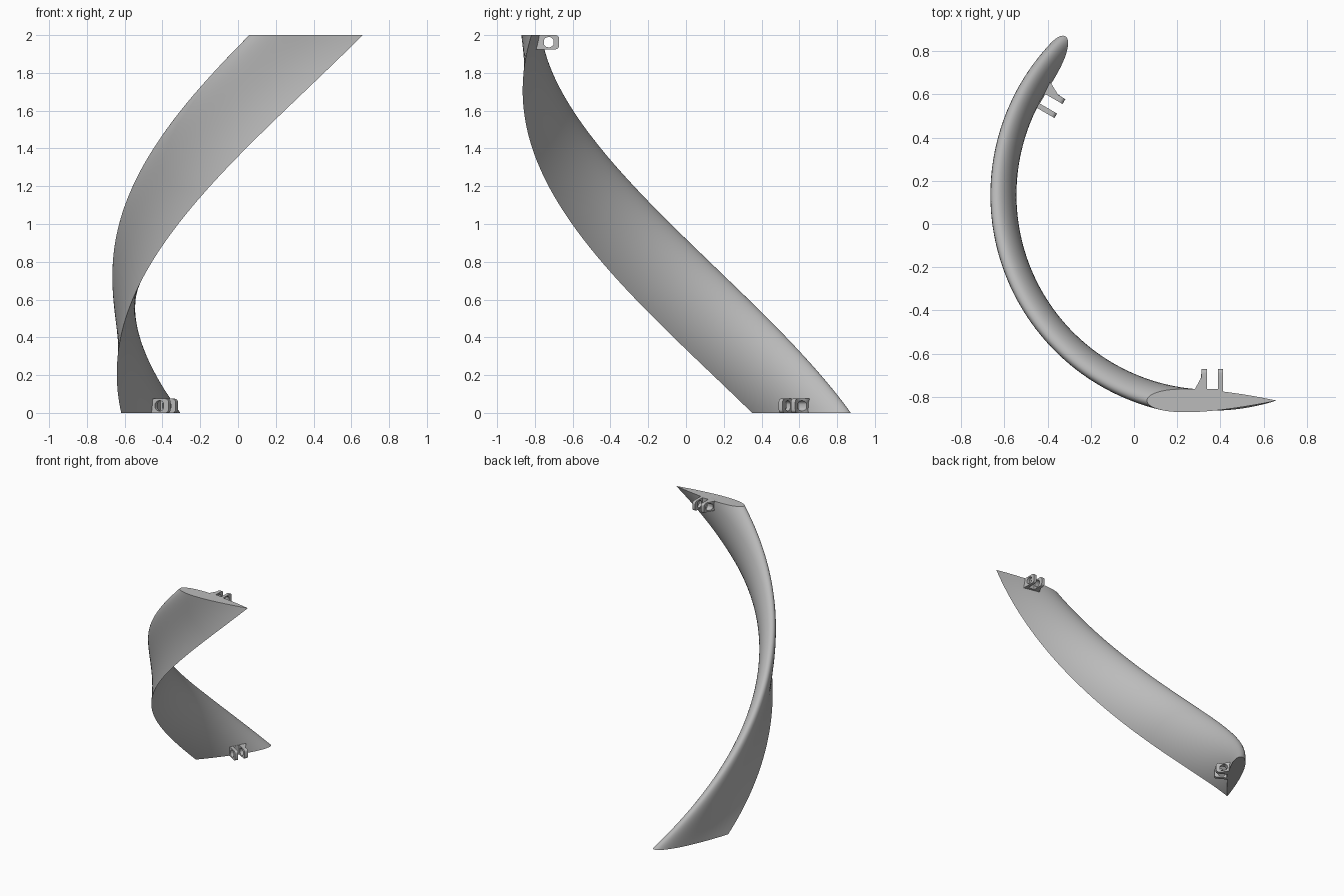
import bpy, bmesh, math
from mathutils import Matrix, Vector

cube = bpy.data.objects.get("Cube")
if cube:
    bpy.data.objects.remove(cube, do_unlink=True)

AXIS = Vector((0.358, 0.135, 0))      # vertical axis the blade winds around
TWIST = math.radians(-120)            # turn from top end to bottom end
CHORD, THICK, HEIGHT = 0.6, 0.18, 2.0
LEAD_X, CHORD_Y = 0.06, -0.818        # leading edge at the top end

grey = bpy.data.materials.new("light grey")
grey.diffuse_color = (0.5, 0.5, 0.5, 1)
grey.use_nodes = True
grey.node_tree.nodes["Principled BSDF"].inputs["Base Color"].default_value = (0.5, 0.5, 0.5, 1)


def turn(angle):
    return Matrix.Translation(AXIS) @ Matrix.Rotation(angle, 4, 'Z') @ Matrix.Translation(-AXIS)


def finish(bm, name):
    bmesh.ops.recalc_face_normals(bm, faces=bm.faces)
    mesh = bpy.data.meshes.new(name)
    bm.to_mesh(mesh)
    bm.free()
    mesh.materials.append(grey)
    ob = bpy.data.objects.new(name, mesh)
    bpy.context.collection.objects.link(ob)
    bpy.ops.object.select_all(action='DESELECT')
    ob.select_set(True)
    bpy.context.view_layer.objects.active = ob
    bpy.ops.object.shade_smooth_by_angle(angle=math.radians(30))
    return ob


def bridge(bm, a, b):
    n = len(a)
    for i in range(n):
        j = (i + 1) % n
        bm.faces.new((a[i], a[j], b[j], b[i]))


# Symmetric airfoil section, running round from the sharp trailing edge
def airfoil(n=28):
    pts = []
    for i in range(2 * n):
        t = (1 + math.cos(math.pi * i / n)) / 2
        h = 5 * THICK * (0.2969 * math.sqrt(t) - 0.126 * t - 0.3516 * t**2
                         + 0.2843 * t**3 - 0.1036 * t**4)
        side = 1 if i < n else -1
        pts.append(Vector((LEAD_X + CHORD * t, CHORD_Y + side * CHORD * h, 0)))
    return pts


# Helical blade: the section turns steadily from top to bottom
def make_blade(steps=64):
    bm = bmesh.new()
    section = airfoil()
    rings = []
    for k in range(steps + 1):
        f = k / steps
        m = Matrix.Translation((0, 0, HEIGHT * (1 - f))) @ turn(TWIST * f)
        rings.append([bm.verts.new(m @ p) for p in section])
    for a, b in zip(rings, rings[1:]):
        bridge(bm, a, b)
    bm.faces.new(rings[0])
    bm.faces.new(rings[-1])
    finish(bm, "helical_blade")


# Mounting lug dimensions in the y-z plane
Y0, Y1, Z0, Z1 = -0.81, -0.672, 1.925, 2.0
HOLE_Y, HOLE_Z, HOLE_R = -0.727, 1.9625, 0.028


def lug_outline(r=0.018):
    pts = []
    corners = ((Y1 - r, Z1 - r, 0), (Y0 + .002, Z1 - .002, 90),
               (Y0 + .002, Z0 + .002, 180), (Y1 - r, Z0 + r, 270))
    for cy, cz, start in corners:
        rad = r if cy > HOLE_Y else 0.002
        for k in range(6):
            a = math.radians(start + 18 * k)
            pts.append((cy + rad * math.cos(a), cz + rad * math.sin(a)))
        if start in (0, 180):     # points along the long edges
            ys = [-0.71, -0.725, -0.745, -0.765]
            z = Z1 if start == 0 else Z0
            pts += [(y, z) for y in (ys if start == 0 else ys[::-1])]
    return pts


# Drilled lug; the leading side may flare out towards the blade
def add_lug(bm, x0, x1, flare):
    outer = lug_outline()
    inner = []
    for y, z in outer:
        a = math.atan2(z - HOLE_Z, y - HOLE_Y)
        inner.append((HOLE_Y + HOLE_R * math.cos(a), HOLE_Z + HOLE_R * math.sin(a)))

    def left(y):
        return x0 - flare * min(1, max(0, (-0.71 - y) / 0.055))

    lo, li = ([bm.verts.new((left(y), y, z)) for y, z in loop] for loop in (outer, inner))
    ro, ri = ([bm.verts.new((x1, y, z)) for y, z in loop] for loop in (outer, inner))
    for a, b in ((lo, li), (li, ri), (ri, ro), (ro, lo)):
        bridge(bm, a, b)


# Bracket: two lugs on a thin pad
def make_bracket(name):
    bm = bmesh.new()
    add_lug(bm, 0.312, 0.338, 0.03)
    add_lug(bm, 0.389, 0.413, 0.0)
    m = Matrix.Translation((0.363, -0.787, (Z0 + Z1) / 2)) @ Matrix.Diagonal((0.054, 0.046, Z1 - Z0, 1))
    bmesh.ops.create_cube(bm, size=1, matrix=m)
    return finish(bm, name)


make_blade()
make_bracket("top_bracket")
lower = make_bracket("bottom_bracket")
lower.matrix_world = Matrix.Translation((0, 0, -Z0)) @ turn(TWIST)
